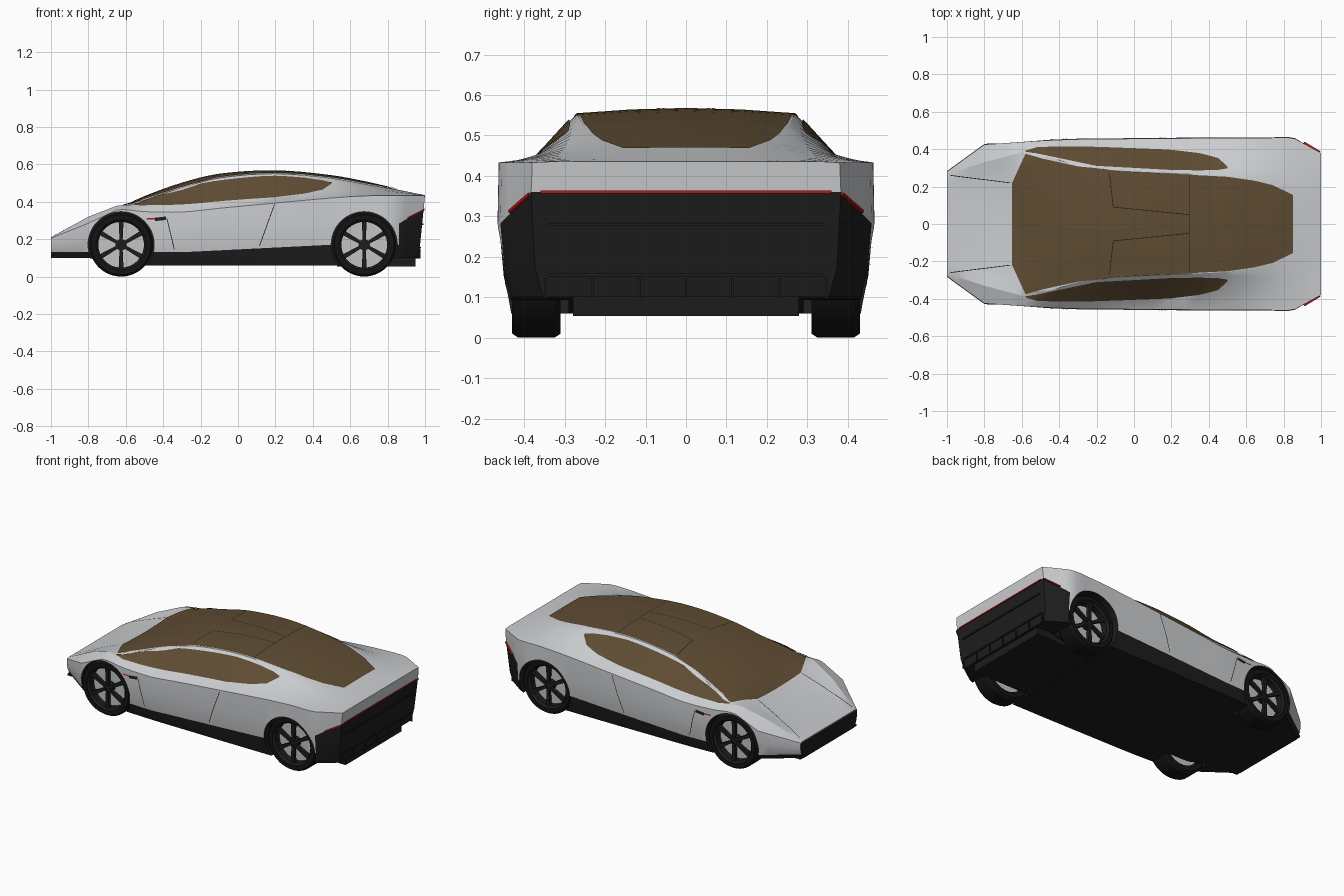
import bpy, bmesh, math
from mathutils import Vector, Matrix
from mathutils.bvhtree import BVHTree

if "Cube" in bpy.data.objects:
    bpy.data.objects.remove(bpy.data.objects["Cube"])


def material(name, rgb):
    m = bpy.data.materials.new(name)
    m.diffuse_color = (*rgb, 1)
    m.use_nodes = True
    m.node_tree.nodes["Principled BSDF"].inputs["Base Color"].default_value = m.diffuse_color
    return m


SILVER = material("silver paint", (0.60, 0.61, 0.63))
BLACK = material("black trim", (0.012, 0.012, 0.012))
GLASS = material("bronze glass", (0.115, 0.073, 0.033))
RED = material("red light", (0.45, 0.01, 0.01))
TYRE = material("tyre rubber", (0.007, 0.007, 0.007))
DISC = material("brake silver", (0.55, 0.55, 0.56))


def smooth(ob, angle):
    bpy.ops.object.select_all(action='DESELECT')
    ob.select_set(True)
    bpy.context.view_layer.objects.active = ob
    bpy.ops.object.shade_smooth_by_angle(angle=math.radians(angle))


def finish(name, bm, mats, angle=None, recalc=True):
    if recalc:
        bmesh.ops.recalc_face_normals(bm, faces=bm.faces)
    me = bpy.data.meshes.new(name)
    bm.to_mesh(me)
    bm.free()
    ob = bpy.data.objects.new(name, me)
    bpy.context.collection.objects.link(ob)
    for m in mats:
        me.materials.append(m)
    if angle:
        smooth(ob, angle)
    return ob


def box(name, size, loc, mat, rot=Matrix()):
    bm = bmesh.new()
    bmesh.ops.create_cube(bm, size=1, matrix=Matrix.Translation(loc) @ rot @ Matrix.Diagonal((*size, 1)))
    return finish(name, bm, [mat])


def ramp(x, a, b):
    return min(1, max(0, (x - a) / (b - a)))


# Body stations: x, roof z, then (y, z) of roof rail, window bottom and shoulder
STATIONS = [
    (-1.0, .21, .20, .21, .265, .21, .28, .205),
    (-.80, .30, .25, .305, .33, .32, .425, .285),
    (-.65, .355, .28, .368, .37, .378, .435, .355),
    (-.50, .425, .36, .41, .405, .38, .445, .347),
    (-.30, .497, .31, .475, .41, .383, .453, .345),
    (-.10, .545, .285, .527, .41, .395, .455, .365),
    (.20, .563, .27, .55, .395, .42, .458, .393),
    (.50, .537, .255, .525, .36, .455, .459, .42),
    (.70, .50, .225, .49, .38, .445, .46, .432),
    (.86, .463, .16, .462, .40, .438, .456, .433),
    (1.0, .435, .16, .435, .34, .435, .38, .433)]


def blend(i, t):
    """Interpolate between stations i and i+1: straight at nose and tail, curved between."""
    a, b = STATIONS[i], STATIONS[i + 1]
    if i < 2 or i == len(STATIONS) - 2:
        return [p + (q - p) * t for p, q in zip(a, b)]
    o, n = STATIONS[i - 1], STATIONS[i + 2]
    h = b[0] - a[0]
    out = []
    for k in range(len(a)):
        m0 = (b[k] - o[k]) / (b[0] - o[0]) * h
        m1 = (n[k] - a[k]) / (n[0] - a[0]) * h
        out.append((2*t**3 - 3*t*t + 1)*a[k] + (t**3 - 2*t*t + t)*m0 + (3*t*t - 2*t**3)*b[k] + (t**3 - t*t)*m1)
    return out


def ring(row):
    """Closed cross-section; pillar, flank and sill points follow from the station."""
    x, zc, ry, rz, wy, wz, sy, sz = row
    f = .12 + .45 * ramp(x, .2, .8) ** 2
    pillar = (ry + (wy - ry) * f, rz + (wz - rz) * f * .85)
    flank = .265 + .02 * x - .075 * ramp(x, -.65, -1) + .075 * ramp(x, .86, 1)
    sill = .13 + .04 * ramp(x, -.3, .5)
    floor = .06 + .04 * ramp(abs(x - .03), .67, .83)
    half = [(0, zc), (ry / 2, zc - (zc - rz) * .28), (ry, rz), pillar, (wy, wz), (sy, sz),
            (sy + .003, flank), (sy - .007, sill), (sy - .027, floor)]
    loop = half + [(0, floor)] + [(-y, z) for y, z in reversed(half[1:])]
    lean = ramp(x, .86, 1) * .1
    return [(x - (.435 - z) * lean, y, z) for y, z in loop]


# Painted body shell
rows = [blend(i, s / 4) for i in range(len(STATIONS) - 1) for s in range(4)] + [STATIONS[-1]]
bm = bmesh.new()
rings = [[bm.verts.new(p) for p in ring(r)] for r in rows]
N = len(rings[0])
for r0, r1 in zip(rings, rings[1:]):
    for j in range(N):
        f = bm.faces.new((r0[j], r0[(j + 1) % N], r1[(j + 1) % N], r1[j]))
        level = min(j, N - 1 - j)
        tail = r0[0].co.x > .855
        f.material_index = 0 if level >= 7 or (tail and level >= 6) else 1
for r, painted in ((rings[0], False), (rings[-1], True)):
    f = bm.faces.new(r[:6] + r[N - 5:])
    f.material_index = 1
    for j in range(5, 8):
        f = bm.faces.new((r[j], r[j + 1], r[N - j - 1], r[N - j]))
        f.material_index = 1 if painted and j == 5 else 0
    bm.faces.new((r[8], r[9], r[10]))
body = finish("body", bm, [BLACK, SILVER])

# Wheel arches cut from the body
WHEELS = [(x, s) for x in (-.625, .675) for s in (-1, 1)]
for x, s in WHEELS:
    bm = bmesh.new()
    bmesh.ops.create_cone(bm, cap_ends=True, segments=48, radius1=.177, radius2=.177, depth=.4,
                          matrix=Matrix.Translation((x, s * .49, .17)) @ Matrix.Rotation(math.pi / 2, 4, 'X'))
    cutter = finish("arch_cutter", bm, [BLACK])
    cutter.hide_render = True
    mod = body.modifiers.new("arch", 'BOOLEAN')
    mod.operation, mod.solver, mod.object = 'DIFFERENCE', 'EXACT', cutter
    bpy.context.view_layer.objects.active = body
    bpy.ops.object.modifier_apply(modifier=mod.name)
    bpy.data.objects.remove(cutter)
smooth(body, 22)

bm = bmesh.new()
bm.from_mesh(body.data)
TREE = BVHTree.FromBMesh(bm)
bm.free()


def plate(name, grid, direction, mat, lift=.004):
    """Lay a grid of points onto the body along a direction."""
    d = Vector(direction)
    bm = bmesh.new()
    vs = []
    for line in grid:
        out = []
        for p in line:
            hit, nor, _, _ = TREE.ray_cast(Vector(p) - d * 2, d)
            out.append(bm.verts.new(hit - d * .001 + nor * lift if hit else p))
        vs.append(out)
    for a, b in zip(vs, vs[1:]):
        for j in range(len(a) - 1):
            f = bm.faces.new((a[j], a[j + 1], b[j + 1], b[j]))
            f.normal_update()
            if f.normal.dot(d) > 0:
                f.normal_flip()
    return finish(name, bm, [mat], 25, recalc=False)


def band(keys, cols):
    """Grid between two plan curves given as (x, y inner, y outer)."""
    grid = []
    for a, b in zip(keys, keys[1:]):
        for s in range(6):
            grid.append([p + (q - p) * s / 6 for p, q in zip(a, b)])
    grid.append(keys[-1])
    return [[(x, y0 + (y1 - y0) * c / cols, 0) for c in range(cols + 1)] for x, y0, y1 in grid]


# Canopy glass and side windows
canopy = [(-.65, .22), (-.58, .375), (-.5, .352), (-.3, .308), (-.1, .283), (.2, .268),
          (.5, .252), (.64, .232), (.74, .208), (.85, .155)]
plate("canopy_glass", band([(x, -w, w) for x, w in canopy], 20), (0, 0, -1), GLASS)
window = [(-.58, .386, .391), (-.52, .376, .408), (-.4, .35, .413), (-.2, .308, .41),
          (.2, .286, .395), (.35, .284, .378), (.45, .287, .35), (.5, .295, .305)]
for s in (-1, 1):
    plate("side_window", band([(x, s * a, s * b) for x, a, b in window], 8), (0, 0, -1), GLASS)


def seam(name, pts, axis, s=1, mat=BLACK, width=.004, lift=.003):
    """Thin line: axis 'z' takes plan points (x, y), axis 'y' takes side points (x, z)."""
    for (u0, v0), (u1, v1) in zip(pts, pts[1:]):
        along = Vector((u1 - u0, v1 - v0)).normalized() * width / 2
        grid = []
        for k in range(13):
            u, v = u0 + (u1 - u0) * k / 12, v0 + (v1 - v0) * k / 12
            ends = [(u - along.y, v + along.x), (u + along.y, v - along.x)]
            grid.append([(a, b * s, 0) if axis == 'z' else (a, 0, b) for a, b in ends])
        plate(name, grid, (0, 0, -1) if axis == 'z' else (0, -s, 0), mat, lift)


# Panel seams, side vents and marker lights
seam("roof_seam", [(.295, -.26), (.295, .26)], 'z', lift=.006)
for s in (-1, 1):
    seam("door_front_seam", [(-.38, .31), (-.34, .145)], 'y', s)
    seam("door_rear_seam", [(.195, .385), (.115, .165)], 'y', s)
    seam("hood_seam", [(-.98, .26), (-.66, .22)], 'z', s)
    seam("roof_panel_seam", [(.29, .05), (-.11, .09), (-.13, .27)], 'z', s, lift=.006)
    seam("side_vent", [(-.445, .305), (-.385, .312)], 'y', s, width=.018)
    seam("marker_light", [(-.49, .309), (-.445, .309)], 'y', s, RED, .007)

# Tail light bar with slanted corner ends
box("tail_light", (.008, .72, .007), (.993, 0, .36), RED)
for s in (-1, 1):
    a, b = Vector((.992, s * .385, .355)), Vector((.91, s * .434, .312))
    rot = (b - a).to_track_quat('X', 'Z').to_matrix().to_4x4()
    box("tail_light_corner", ((b - a).length, .012, .007), (a + b) / 2, RED, rot)

# Rear bumper ribs, diffuser fins and nose splitter
for z in (.155, .28):
    box("bumper_rib", (.012, .68, .008), (1 - (.435 - z) * .1, 0, z), BLACK)
for k in range(-3, 4):
    box("diffuser_fin", (.03, .006, .05), (.962, k * .116, .122), BLACK)
box("diffuser_floor", (.42, .56, .05), (.74, 0, .078), BLACK)
box("splitter", (.06, .56, .012), (-.968, 0, .106), BLACK)


def lathe(name, profile, x, s, mat, seg=48):
    """Revolve (radius, y) points around the axle."""
    bm = bmesh.new()
    vs = [bm.verts.new((r, y, 0)) for r, y in profile]
    es = [bm.edges.new(p) for p in zip(vs, vs[1:])]
    bmesh.ops.spin(bm, geom=vs + es, cent=(0, 0, 0), axis=(0, 1, 0), angle=math.tau, steps=seg)
    bmesh.ops.remove_doubles(bm, verts=bm.verts, dist=1e-5)
    for v in bm.verts:
        v.co = (v.co.x + x, v.co.y * s, v.co.z + .17)
    return finish(name, bm, [mat], 30)


# Wheels: tyre, dark rim lip, bright disc, six spokes and hub
for x, s in WHEELS:
    lathe("tyre", [(.134, .31), (.16, .31), (.17, .325), (.17, .415), (.16, .43), (.134, .43), (.134, .31)],
          x, s, TYRE)
    lathe("rim", [(.122, .32), (.135, .32), (.135, .428), (.122, .415), (.122, .32)], x, s, BLACK)
    lathe("brake_disc", [(0, .33), (.124, .33), (.124, .375), (0, .375)], x, s, DISC)
    lathe("hub", [(0, .37), (.03, .37), (.03, .41), (0, .418)], x, s, BLACK, 24)
    for k in range(6):
        rot = Matrix.Rotation(k * math.pi / 3, 4, 'Y')
        bm = bmesh.new()
        bmesh.ops.create_cube(bm, size=1, matrix=Matrix.Diagonal((.026, .02, .112, 1)))
        for v in bm.verts:
            if v.co.z < 0:
                v.co.x *= .6
        bm.transform(Matrix.Translation((x, s * .408, .17)) @ rot @ Matrix.Translation((0, 0, .07)))
        finish("spoke", bm, [BLACK])
